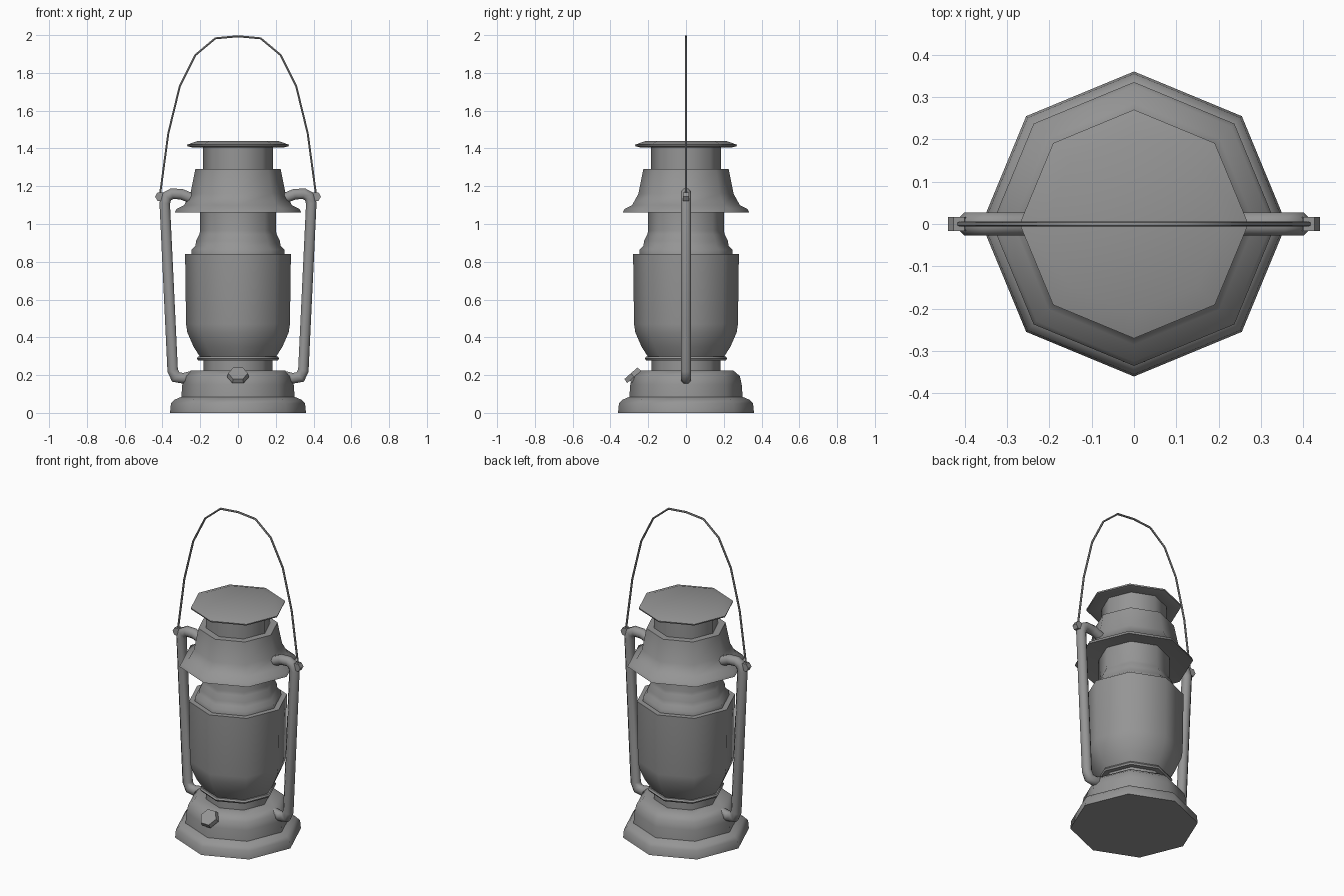
import bpy, bmesh, math
from mathutils import Vector

if "Cube" in bpy.data.objects:
    bpy.data.objects.remove(bpy.data.objects["Cube"])

metal = bpy.data.materials.new("grey metal")
metal.diffuse_color = (0.3, 0.3, 0.3, 1)
metal.use_nodes = True
metal.node_tree.nodes["Principled BSDF"].inputs["Base Color"].default_value = metal.diffuse_color


def finish(name, bm, angle=55):
    bmesh.ops.recalc_face_normals(bm, faces=bm.faces)
    mesh = bpy.data.meshes.new(name)
    bm.to_mesh(mesh)
    bm.free()
    ob = bpy.data.objects.new(name, mesh)
    bpy.context.collection.objects.link(ob)
    mesh.materials.append(metal)
    bpy.ops.object.select_all(action='DESELECT')
    ob.select_set(True)
    bpy.context.view_layer.objects.active = ob
    bpy.ops.object.shade_smooth_by_angle(angle=math.radians(angle))
    return ob


def skin(bm, rings):
    """Bridge matching rings of points and cap both ends."""
    rows = [[bm.verts.new(p) for p in ring] for ring in rings]
    n = len(rows[0])
    for a, b in zip(rows, rows[1:]):
        for i in range(n):
            j = (i + 1) % n
            bm.faces.new((a[i], a[j], b[j], b[i]))
    bm.faces.new(rows[0])
    bm.faces.new(rows[-1])


def lathe(name, profile, sides=8):
    bm = bmesh.new()
    turn = [2 * math.pi * i / sides for i in range(sides)]
    skin(bm, [[(r * math.cos(a), r * math.sin(a), z) for a in turn]
              for r, z in profile])
    return finish(name, bm)


def tube(name, path, radius, sides=8):
    """Sweep a round section along a path of (x, z) points."""
    pts = [Vector((x, 0, z)) for x, z in path]
    bm, rings = bmesh.new(), []
    for i, p in enumerate(pts):
        d_in = (p - pts[max(i - 1, 0)]).normalized()
        d_out = (pts[min(i + 1, len(pts) - 1)] - p).normalized()
        t = (d_in + d_out).normalized()
        side = Vector((-t.z, 0, t.x))
        widen = 1 / max(t.dot(d_out if i == 0 else d_in), 0.6)
        rings.append([p + side * radius * widen * math.cos(a)
                      + Vector((0, radius * math.sin(a), 0))
                      for a in (2 * math.pi * (k + 0.5) / sides for k in range(sides))])
    skin(bm, rings)
    return finish(name, bm)


def disc(bm, centre, axis, r1, r2, depth, sides):
    axis = Vector(axis).normalized()
    u = Vector((1, 0, 0))
    v = axis.cross(u)
    c = Vector(centre)
    skin(bm, [[c + axis * h + (u * math.cos(a) + v * math.sin(a)) * r
               for a in (2 * math.pi * k / sides for k in range(sides))]
              for r, h in ((r1, -depth / 2), (r2, depth / 2))])


# Fuel tank with flared foot
lathe("fuel_tank", [(0.36, 0), (0.355, 0.05), (0.335, 0.07), (0.30, 0.085),
                    (0.295, 0.15), (0.285, 0.195), (0.25, 0.225), (0.17, 0.225)])
# Burner collar and its thin flange
lathe("burner_collar", [(0.182, 0.21), (0.182, 0.285)])
lathe("burner_flange", [(0.212, 0.278), (0.218, 0.288), (0.212, 0.298)])
# Globe with rounded bottom
lathe("globe", [(0.20, 0.295), (0.235, 0.35), (0.268, 0.425), (0.275, 0.47),
                (0.28, 0.84), (0.24, 0.84)])
# Stepped shoulder and neck above the globe
lathe("globe_shoulder", [(0.248, 0.835), (0.246, 0.865), (0.225, 0.885),
                         (0.222, 0.91), (0.205, 0.945), (0.20, 0.965), (0.20, 1.10)])
# Flared hood
lathe("hood", [(0.20, 1.085), (0.335, 1.06), (0.325, 1.08), (0.285, 1.10),
               (0.252, 1.16), (0.226, 1.29), (0.18, 1.29)])
# Chimney and lid
lathe("chimney", [(0.184, 1.28), (0.184, 1.42)])
lathe("chimney_lid", [(0.18, 1.415), (0.24, 1.405), (0.268, 1.412), (0.27, 1.42),
                      (0.21, 1.44)])

# Filler cap on the front of the tank
bm = bmesh.new()
tilt = Vector((0, -0.66, 0.75))
spot = Vector((0, -0.283, 0.2))
disc(bm, spot - tilt * 0.035, tilt, 0.035, 0.035, 0.05, 6)
disc(bm, spot, tilt, 0.058, 0.052, 0.026, 6)
finish("filler_cap", bm, 30)

# Side tubes and handle pivots
for label, s in (("right", 1), ("left", -1)):
    tube(label + "_side_tube",
         [(s * x, z) for x, z in ((0.24, 0.195), (0.29, 0.183), (0.33, 0.19),
                                  (0.346, 0.225), (0.388, 1.11), (0.378, 1.145),
                                  (0.35, 1.16), (0.30, 1.158), (0.22, 1.125))], 0.03)
    bm = bmesh.new()
    disc(bm, (s * 0.413, 0, 1.145), (0, 1, 0), 0.026, 0.026, 0.032, 6)
    finish(label + "_handle_pivot", bm, 30)

# Wire carrying handle
half = [(0.415, 1.14), (0.369, 1.48), (0.308, 1.73), (0.225, 1.895), (0.12, 1.983)]
tube("wire_handle", half + [(0, 1.994)] + [(-x, z) for x, z in reversed(half)],
     0.006, 6)
